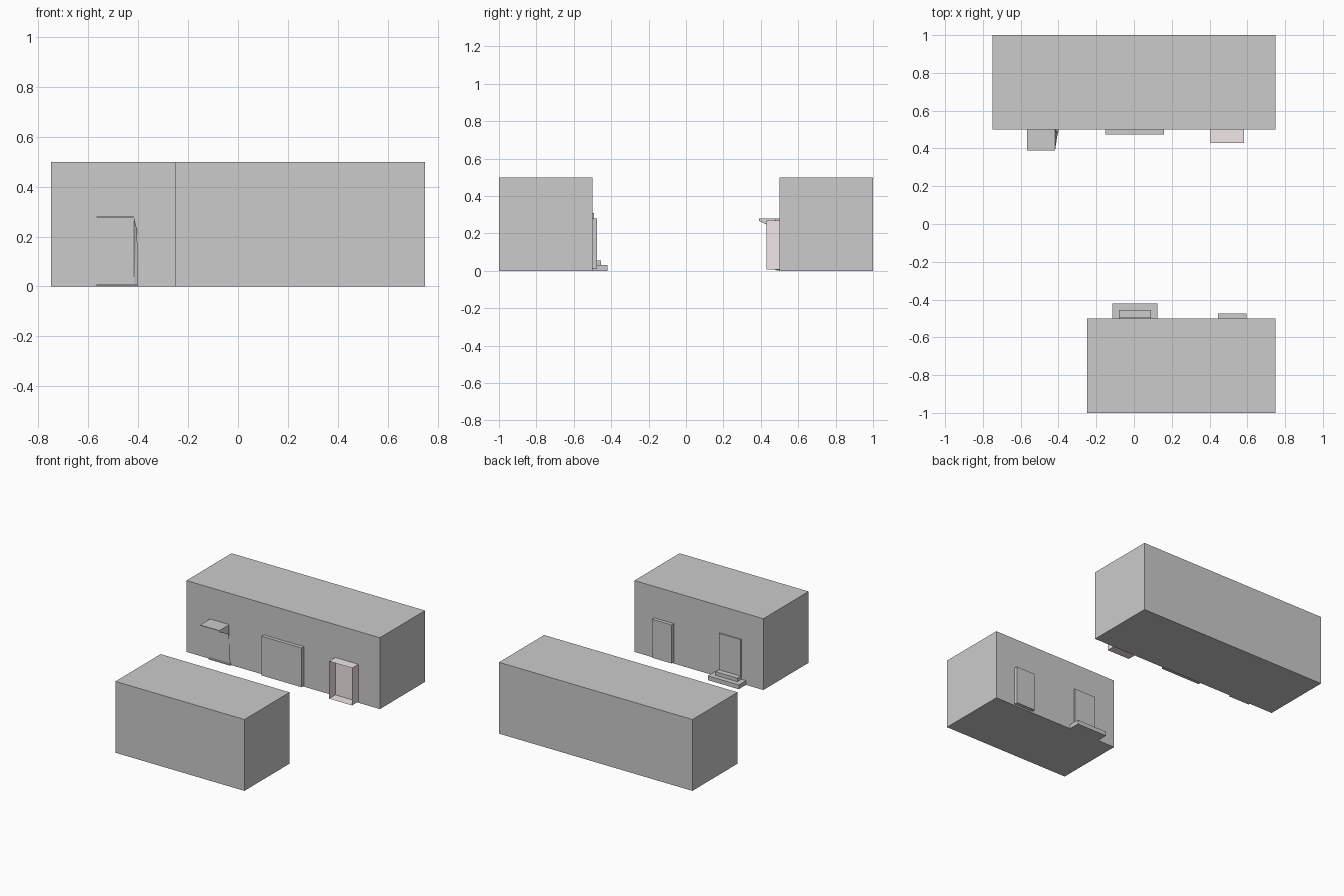
import bpy

if "Cube" in bpy.data.objects:
    bpy.data.objects.remove(bpy.data.objects["Cube"])

def mesh(name, verts, faces):
    me = bpy.data.meshes.new(name)
    me.from_pydata(verts, [], faces)
    me.update()
    ob = bpy.data.objects.new(name, me)
    bpy.context.collection.objects.link(ob)
    return ob

SIDES = {"bottom": (0, 2, 3, 1), "top": (4, 5, 7, 6), "front": (0, 1, 5, 4),
         "back": (2, 6, 7, 3), "left": (0, 4, 6, 2), "right": (1, 3, 7, 5)}

def box(name, x, y, z, skip=()):
    verts = [(a, b, c) for c in z for b in y for a in x]
    return mesh(name, verts, [f for s, f in SIDES.items() if s not in skip])

# Two facing building blocks
box("long_building", (-0.75, 0.75), (0.5, 1), (0, 0.5))
box("short_building", (-0.25, 0.75), (-1, -0.5), (0, 0.5))

# Short building: door with two steps, and a plain door
box("step_door", (-0.08, 0.09), (-0.5, -0.492), (0.05, 0.31))
box("upper_step", (-0.08, 0.09), (-0.5, -0.455), (0.03, 0.055))
box("lower_step", (-0.115, 0.125), (-0.5, -0.42), (0, 0.03))
box("plain_door", (0.445, 0.595), (-0.5, -0.475), (0.01, 0.28))

# Long building: wide door
box("wide_door", (-0.15, 0.16), (0.475, 0.5), (0.005, 0.28))

# Open-fronted pink porch
porch = box("pink_porch", (0.405, 0.583), (0.43, 0.499), (0.008, 0.27), skip=("front",))
pink = bpy.data.materials.new("pale_pink")
pink.diffuse_color = (0.88, 0.79, 0.8, 1)
pink.use_nodes = True
pink.node_tree.nodes["Principled BSDF"].inputs["Base Color"].default_value = pink.diffuse_color
porch.data.materials.append(pink)

# Canopy with a tapered side fin and a thin threshold
box("canopy", (-0.567, -0.418), (0.39, 0.5), (0.276, 0.28))
box("threshold", (-0.567, -0.4), (0.485, 0.5), (0.002, 0.008))
mesh("canopy_fin",
     [(-0.418, 0.39, 0.28), (-0.418, 0.39, 0.268), (-0.412, 0.43, 0.248),
      (-0.405, 0.475, 0.225), (-0.4, 0.488, 0.005), (-0.418, 0.5, 0.005), (-0.418, 0.5, 0.28)],
     [(0, 1, 2), (0, 2, 3), (0, 3, 6), (3, 4, 5), (3, 5, 6)])
